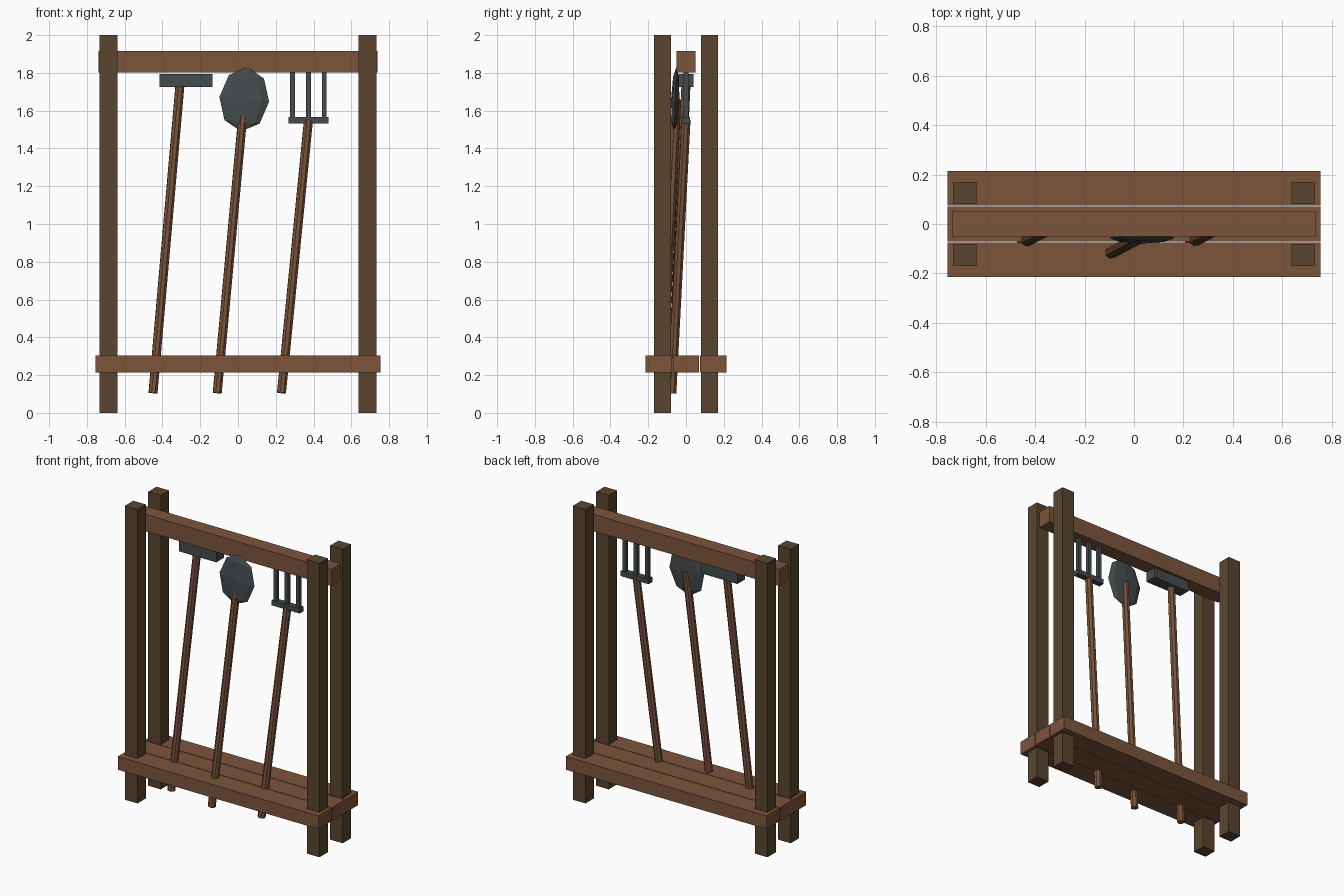
import bpy
from mathutils import Vector, Matrix
from math import radians

if "Cube" in bpy.data.objects:
    bpy.data.objects.remove(bpy.data.objects["Cube"], do_unlink=True)


def material(name, rgb):
    m = bpy.data.materials.new(name)
    m.use_nodes = True
    m.diffuse_color = (*rgb, 1)
    m.node_tree.nodes["Principled BSDF"].inputs["Base Color"].default_value = (*rgb, 1)
    return m


dark_wood = material("dark wood", (0.10, 0.06, 0.028))
wood = material("brown wood", (0.20, 0.09, 0.044))
metal = material("dark metal", (0.058, 0.070, 0.075))


def finish(name, mat):
    ob = bpy.context.object
    ob.name = ob.data.name = name
    ob.data.materials.append(mat)
    return ob


def box(name, centre, size, mat):
    bpy.ops.mesh.primitive_cube_add(size=1, location=centre)
    bpy.context.object.data.transform(Matrix.Diagonal((*size, 1)))
    return finish(name, mat)


def handle(name, bottom, top):
    a, b = Vector(bottom), Vector(top)
    bpy.ops.mesh.primitive_cylinder_add(vertices=8, radius=0.025, depth=(b - a).length,
                                        location=(a + b) / 2)
    bpy.context.object.rotation_euler = (b - a).to_track_quat('Z', 'Y').to_euler()
    return finish(name, wood)


# Four corner posts
for sx, side in ((-1, "right"), (1, "left")):
    for sy, end in ((-1, "front"), (1, "back")):
        box(f"{end}_{side}_post", (sx * 0.685, sy * 0.125, 1), (0.095, 0.09, 2), dark_wood)

# Shelf planks and top beam
for i, name in enumerate(("front", "middle", "back")):
    box(f"{name}_plank", (0, (i - 1) * 0.144, 0.26), (1.51, 0.14, 0.09), wood)
box("top_beam", (0, 0, 1.858), (1.475, 0.1, 0.114), wood)

# Rake
handle("rake_handle", (-0.45, -0.075, 0.105), (-0.307, 0.0, 1.74))
box("rake_head", (-0.275, 0, 1.76), (0.28, 0.08, 0.07), metal)

# Shovel with a flattened faceted blade
handle("shovel_handle", (-0.11, -0.125, 0.105), (0.033, -0.05, 1.66))
bpy.ops.mesh.primitive_uv_sphere_add(segments=8, ring_count=4, radius=1,
                                     location=(0.033, -0.057, 1.66))
blade = finish("shovel_blade", metal)
blade.scale = (0.132, 0.022, 0.17)
blade.rotation_euler = (radians(-2), radians(5.5), 0)

# Fork
handle("fork_handle", (0.23, -0.075, 0.105), (0.373, 0.0, 1.55))
box("fork_crossbar", (0.373, 0, 1.55), (0.21, 0.04, 0.034), metal)
for i in (-1, 0, 1):
    box(f"fork_tine_{i + 2}", (0.373 + i * 0.084, 0, 1.685), (0.025, 0.025, 0.25), metal)
